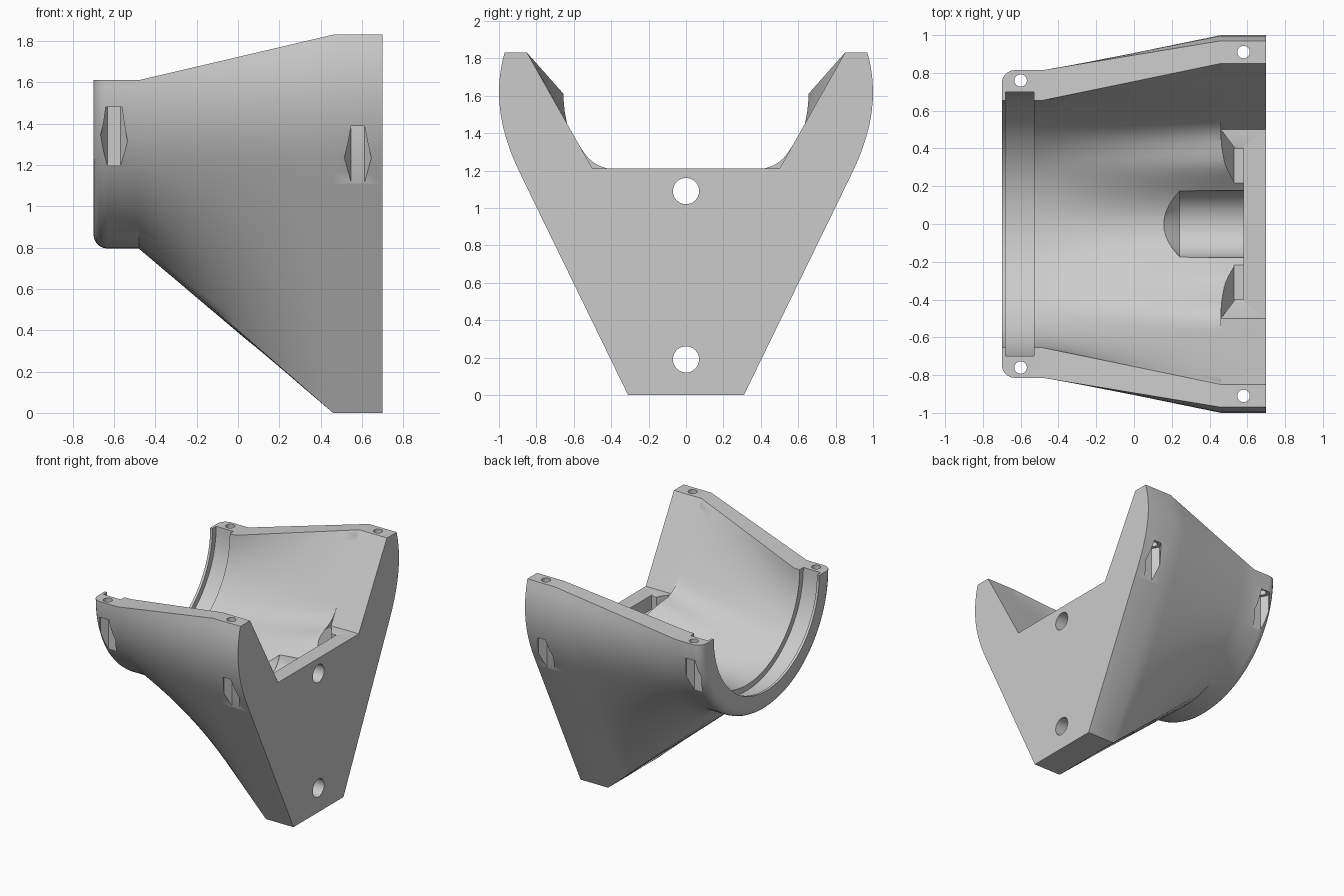
import bpy, bmesh
from math import sin, cos, pi, radians
from mathutils import Matrix, Vector

cube = bpy.data.objects.get("Cube")
if cube:
    bpy.data.objects.remove(cube, do_unlink=True)

grey = bpy.data.materials.new("light grey")
grey.use_nodes = True
grey.diffuse_color = (0.6, 0.6, 0.6, 1)
grey.node_tree.nodes["Principled BSDF"].inputs["Base Color"].default_value = (0.6, 0.6, 0.6, 1)

RING_Z = 1.61   # axis height of the round end
STEPS = 8       # loft steps between the round and the wide end


def add_object(name, bm):
    bmesh.ops.recalc_face_normals(bm, faces=bm.faces)
    mesh = bpy.data.meshes.new(name)
    bm.to_mesh(mesh)
    bm.free()
    mesh.materials.append(grey)
    obj = bpy.data.objects.new(name, mesh)
    bpy.context.collection.objects.link(obj)
    return obj


def lerp(a, b, n):
    """n points from a up to, but without, b"""
    a, b = Vector(a), Vector(b)
    return [a.lerp(b, i / n) for i in range(n)]


def bezier(points, n):
    """n points on a cubic curve, without its end"""
    a, b, c, d = map(Vector, points)
    out = []
    for i in range(n):
        t = i / n
        u = 1 - t
        out.append(a * u**3 + b * 3 * u * u * t + c * 3 * u * t * t + d * t**3)
    return out


def quarter(r, n):
    """half of the round section, from the rim down to the bottom"""
    return [Vector((r * cos(i / n * pi / 2), RING_Z - r * sin(i / n * pi / 2)))
            for i in range(n + 1)]


def blend(a, b, t):
    return [p.lerp(q, t) for p, q in zip(a, b)]


def loft(name, sections):
    """solid through mirrored half sections of (y, z) points"""
    bm = bmesh.new()
    rings = []
    for x, half in sections:
        pts = [(x, p.x, p.y) for p in half]
        pts += [(x, -p.x, p.y) for p in reversed(half[:-1])]
        rings.append([bm.verts.new(p) for p in pts])
    for a, b in zip(rings, rings[1:]):
        for i in range(len(a)):
            j = (i + 1) % len(a)
            bm.faces.new((a[i], a[j], b[j], b[i]))
    bm.faces.new(rings[0])
    bm.faces.new(rings[-1])
    return add_object(name, bm)


def cut(tool):
    tool.hide_render = True
    mod = body.modifiers.new("cut", 'BOOLEAN')
    mod.operation = 'DIFFERENCE'
    mod.solver = 'EXACT'
    mod.object = tool
    bpy.context.view_layer.objects.active = body
    bpy.ops.object.modifier_apply(modifier=mod.name)
    bpy.data.objects.remove(tool, do_unlink=True)


def rod(axis, at, start, end, r1, r2=None, sides=40):
    """cylinder, cone or prism along x or z"""
    mid, turn = (start + end) / 2, Matrix.Rotation(pi / 6, 4, 'Z')
    if axis == 'x':
        place = Matrix.Translation((mid, at[0], at[1])) @ Matrix.Rotation(pi / 2, 4, 'Y')
    else:
        place = Matrix.Translation((at[0], at[1], mid))
    bm = bmesh.new()
    bmesh.ops.create_cone(bm, cap_ends=True, segments=sides, radius1=r1,
                          radius2=r1 if r2 is None else r2,
                          depth=end - start, matrix=place @ turn)
    return add_object("cutter", bm)


def hull(points):
    bm = bmesh.new()
    for x, y, z in points:
        for s in (-1, 1):
            bm.verts.new((x, s * y, z))
    bmesh.ops.convex_hull(bm, input=bm.verts)
    return add_object("cutter", bm)


# Wide outer section: curved shoulder, straight flank, flat foot
wide = bezier(((0.97, 1.83), (1.03, 1.62), (1.0, 1.41), (0.88, 1.17)), 10)
wide += lerp((0.88, 1.17), (0.31, 0), 18) + lerp((0.31, 0), (0, 0), 5) + [Vector((0, 0))]
n_out = len(wide) - 1

# Body: rounded ring end lofted to the flat mounting end
sections = []
for i in range(6):
    a = i / 5 * pi / 2
    sections.append((-0.63 - 0.07 * cos(a), quarter(0.745 + 0.07 * sin(a), n_out)))
for i in range(STEPS + 1):
    t = i / STEPS
    sections.append((-0.48 + 0.94 * t, blend(quarter(0.815, n_out), wide, t)))
sections.append((0.70, wide))
body = loft("cradle_bracket", sections)

# Cavity: round bore lofted to straight walls with a shallow valley floor
valley = lerp((0.85, 1.83), (0.57, 1.334), 14)
valley += bezier(((0.57, 1.334), (0.50, 1.21), (0.44, 1.22), (0.34, 1.19)), 8)
valley += bezier(((0.34, 1.19), (0.24, 1.16), (0.16, 0.99), (0, 0.99)), 10)
valley.append(Vector((0, 0.99)))
bore = quarter(0.655, len(valley) - 1)


def open_top(half):
    return [half[0] + Vector((0, 0.6))] + half


sections = [(-0.8, open_top(bore))]
for i in range(STEPS + 1):
    t = i / STEPS
    sections.append((-0.48 + 0.94 * t, open_top(blend(bore, valley, t))))
sections.append((0.58, open_top(valley)))
cut(loft("cutter", sections))

# Trapezoid opening through the mounting plate
trapezoid = open_top([Vector(p) for p in ((0.85, 1.83), (0.5, 1.21), (0, 1.21))])
cut(loft("cutter", [(0.46, trapezoid), (0.8, trapezoid)]))

# Groove inside the ring
cut(rod('x', (0, RING_Z), -0.68, -0.53, 0.70, sides=96))

# Pocket behind the mounting plate
cut(hull([(0.46, 0.5, 1.215), (0.535, 0.4, 1.215), (0.535, 0.4, 1.10)]))
cut(hull([(x, 0.4, z) for x in (0.53, 0.58) for z in (1.10, 1.25)]))

# Mounting bolt holes with head recesses
cut(rod('x', (0, 1.09), 0.24, 0.58, 0.18))
cut(rod('x', (0, 1.09), 0.12, 0.2405, 0.08, 0.179))
cut(rod('x', (0, 0.19), -0.4, 0.58, 0.17))
for z in (1.09, 0.19):
    cut(rod('x', (0, z), 0.5, 0.8, 0.07))

# Clamp screw holes in the rims with hexagonal nut pockets in the flanks
for x, y, low, high in ((-0.60, 0.76, 1.19, 1.48), (0.58, 0.91, 1.10, 1.39)):
    for s in (-1, 1):
        cut(rod('z', (x, s * y), low, high, 0.065, sides=6))
        cut(rod('z', (x, s * y), high - 0.02, 2.0, 0.033, sides=24))

# Smooth shading with sharp edges kept
bpy.ops.object.select_all(action='DESELECT')
body.select_set(True)
bpy.context.view_layer.objects.active = body
bpy.ops.object.shade_smooth_by_angle(angle=radians(30))
